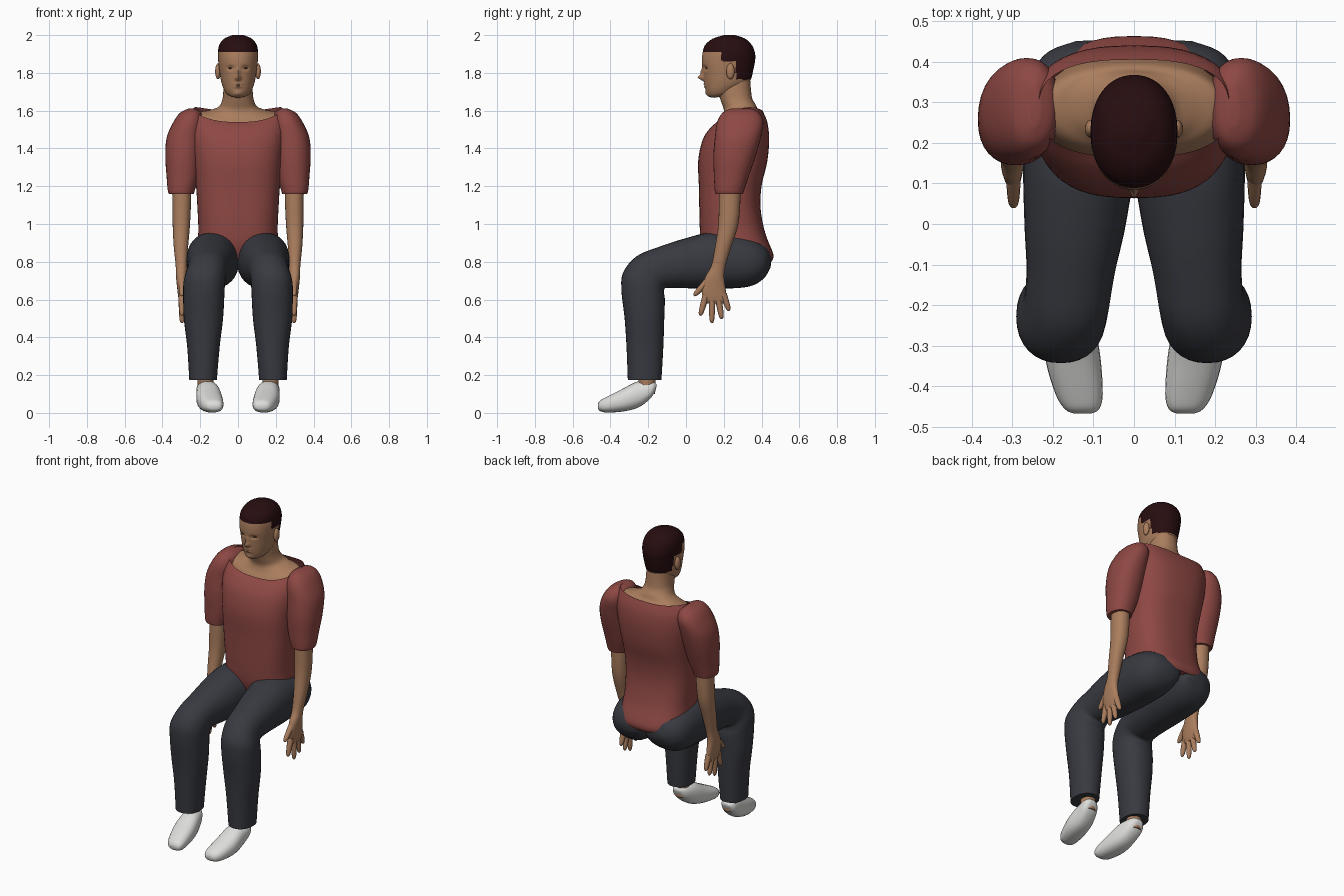
import bpy
import bmesh
import math
from mathutils import Vector

if "Cube" in bpy.data.objects:
    bpy.data.objects.remove(bpy.data.objects["Cube"])


def material(name, colour):
    mat = bpy.data.materials.new(name)
    mat.use_nodes = True
    mat.diffuse_color = (*colour, 1)
    shader = next(n for n in mat.node_tree.nodes if n.type == "BSDF_PRINCIPLED")
    shader.inputs["Base Color"].default_value = (*colour, 1)
    shader.inputs["Roughness"].default_value = 0.8
    return mat


SKIN = material("skin", (.40, .205, .11))
SHIRT = material("red shirt", (.27, .065, .057))
TROUSERS = material("charcoal trousers", (.040, .042, .052))
HAIR = material("dark brown hair", (.020, .004, .005))
SHOE = material("white shoe", (.72, .72, .70))
EYE = material("dark eye", (.09, .04, .02))


def finish(name, bm, mats, paired=False):
    """Turn a bmesh into a smooth object, mirrored when it is one of a pair."""
    bmesh.ops.recalc_face_normals(bm, faces=bm.faces)
    mesh = bpy.data.meshes.new(name)
    bm.to_mesh(mesh)
    bm.free()
    for mat in mats:
        mesh.materials.append(mat)
    obj = bpy.data.objects.new(name, mesh)
    bpy.context.collection.objects.link(obj)
    bpy.ops.object.select_all(action="DESELECT")
    obj.select_set(True)
    bpy.context.view_layer.objects.active = obj
    bpy.ops.object.shade_smooth_by_angle(angle=math.radians(50))
    if paired:
        mirror = obj.modifiers.new("Mirror", "MIRROR")
        mirror.use_mirror_merge = False
    return obj


def smooth_rows(rows, steps):
    """Catmull-Rom interpolation of every number in the section rows."""
    result = []
    last = len(rows) - 1
    for i in range(last):
        quads = list(zip(rows[max(i - 1, 0)], rows[i], rows[i + 1], rows[min(i + 2, last)]))
        for s in range(steps):
            t = s / steps
            result.append([b + (c - a) * t / 2
                           + (2 * a - 5 * b + 4 * c - d) * t * t / 2
                           + (3 * b - a - 3 * c + d) * t ** 3 / 2
                           for a, b, c, d in quads])
    result.append(rows[-1])
    return result


def loft(rows, power=2.0, segments=32, steps=5, caps=(True, True)):
    """Rows: first y, z; second y, z; centre x; half width; side lift."""
    bm = bmesh.new()
    rings = []
    for y0, z0, y1, z1, cx, w, lift in smooth_rows(rows, steps):
        ring = []
        for k in range(segments):
            a = math.tau * k / segments
            c, s = math.cos(a), math.sin(a)
            u = math.copysign(abs(s) ** (2 / power), s)
            v = math.copysign(abs(c) ** (2 / power), c)
            ring.append(bm.verts.new((cx + w * u,
                                      (y0 + y1) / 2 - v * (y1 - y0) / 2,
                                      (z0 + z1) / 2 - v * (z1 - z0) / 2 + lift * s * s)))
        rings.append(ring)
    for low, high in zip(rings, rings[1:]):
        for k in range(segments):
            j = (k + 1) % segments
            bm.faces.new((low[k], low[j], high[j], high[k]))
    if caps[0]:
        bm.faces.new(rings[0])
    if caps[1]:
        bm.faces.new(rings[-1])
    return bm


def centred(rows):
    """Sections on the middle plane: y, z, y, z, half width, lift."""
    return [(a, b, c, d, 0, w, lift) for a, b, c, d, w, lift in rows]


def upright(rows):
    """Level sections: z, centre x, half width, centre y, half depth."""
    return [(cy - ry, z, cy + ry, z, cx, rx, 0) for z, cx, rx, cy, ry in rows]


def ellipsoid(name, centre, radii, mat):
    bm = bmesh.new()
    bmesh.ops.create_uvsphere(bm, u_segments=20, v_segments=12, radius=1)
    for v in bm.verts:
        v.co = Vector(centre) + Vector(p * r for p, r in zip(v.co, radii))
    finish(name, bm, [mat], True)


# Shirt body: hem, waist, chest, open scooped neckline
shirt = centred([
    (.11, .81, .452, .80, .195, 0),
    (.08, .90, .462, .84, .213, 0),
    (.072, 1.0, .42, .95, .210, 0),
    (.07, 1.1, .395, 1.08, .215, 0),
    (.068, 1.2, .40, 1.2, .222, 0),
    (.065, 1.34, .43, 1.33, .235, 0),
    (.09, 1.45, .44, 1.45, .25, 0),
    (.13, 1.51, .43, 1.54, .255, .02),
    (.165, 1.54, .405, 1.60, .235, .04)])
finish("shirt_body", loft(shirt, 2.6, 48, caps=(True, False)), [SHIRT])

# Sleeves with rounded shoulders
sleeve = upright([
    (1.612, .245, .014, .29, .05),
    (1.59, .250, .055, .29, .095),
    (1.54, .262, .080, .287, .122),
    (1.46, .282, .095, .275, .122),
    (1.36, .290, .095, .257, .112),
    (1.25, .293, .085, .240, .092),
    (1.18, .300, .072, .230, .078),
    (1.16, .300, .066, .229, .073)])
finish("sleeve", loft(sleeve, 2.2), [SHIRT], True)

# Neck and upper chest
neck = centred([
    (.13, 1.46, .42, 1.50, .235, 0),
    (.172, 1.535, .397, 1.58, .222, .02),
    (.193, 1.57, .38, 1.605, .16, .01),
    (.2, 1.605, .37, 1.63, .105, 0),
    (.185, 1.65, .352, 1.66, .084, 0),
    (.17, 1.70, .345, 1.70, .078, 0),
    (.17, 1.76, .34, 1.76, .075, 0)])
finish("neck", loft(neck, 2.2), [SKIN])

# Head, with the features raised and sunk out of the face
head = loft(centred([
    (.15, 1.668, .24, 1.685, .03, 0),
    (.122, 1.675, .27, 1.70, .056, 0),
    (.108, 1.70, .30, 1.725, .074, 0),
    (.10, 1.74, .34, 1.76, .088, 0),
    (.093, 1.80, .355, 1.81, .098, 0),
    (.085, 1.85, .365, 1.86, .104, 0),
    (.087, 1.90, .366, 1.90, .107, 0),
    (.10, 1.945, .35, 1.945, .10, 0),
    (.14, 1.98, .315, 1.98, .075, 0),
    (.2, 2.0, .26, 2.0, .03, 0)]), 2.15, 96, 8)
# Each feature: x, z, spread in x, spread in z, push forward
features = [
    (0, 1.774, .013, .014, .032), (0, 1.802, .010, .020, .016),
    (.04, 1.826, .018, .011, -.011), (-.04, 1.826, .018, .011, -.011),
    (0, 1.742, .024, .005, .008), (0, 1.727, .020, .006, .008),
    (0, 1.690, .022, .014, .008)]
for v in head.verts:
    if v.co.y < .2:
        x, z = v.co.x, v.co.z
        v.co.y -= sum(push * math.exp(-((x - fx) / sx) ** 2 - ((z - fz) / sz) ** 2)
                      for fx, fz, sx, sz, push in features)


def hairline(y):
    if y < .19:
        return 1.912
    if y < .265:
        return 1.86
    return 1.765


for face in head.faces:
    middle = face.calc_center_median()
    face.material_index = int(middle.z > hairline(middle.y))
finish("head", head, [SKIN, HAIR])
ellipsoid("ear", (.106, .235, 1.808), (.015, .022, .042), SKIN)
ellipsoid("eye", (.04, .110, 1.825), (.014, .008, .004), EYE)

# Forearm running into the palm
arm = upright([
    (1.30, .300, .050, .235, .055),
    (1.15, .298, .050, .232, .057),
    (1.0, .300, .046, .224, .053),
    (.88, .302, .038, .197, .043),
    (.78, .300, .030, .172, .038),
    (.72, .300, .028, .152, .050),
    (.65, .298, .023, .147, .064),
    (.60, .296, .018, .155, .062),
    (.58, .296, .010, .158, .050)])
finish("arm", loft(arm, 2.2, 24), [SKIN], True)

# Fingers: base y, z, then tip y, z
fingers = {
    "thumb": (.115, .70, .042, .62),
    "index_finger": (.105, .62, .075, .515),
    "middle_finger": (.138, .61, .137, .475),
    "ring_finger": (.170, .61, .190, .497),
    "little_finger": (.198, .63, .228, .54)}
for name, (y0, z0, y1, z1) in fingers.items():
    along = Vector((y1 - y0, z1 - z0))
    side = Vector((-along.y, along.x)).normalized()
    rows = []
    for t, r in ((0, .018), (.5, .016), (.88, .012), (1, .004)):
        p = Vector((y0, z0)) + along * t
        rows.append((*(p - side * r), *(p + side * r), .297, r, 0))
    finish(name, loft(rows, 2, 12, 3), [SKIN], True)

# Trouser leg: seat, thigh, bent knee, shin, cuff
leg = [
    (.452, .82, .448, .77, .09, .055, 0),
    (.42, .88, .41, .71, .115, .108, 0),
    (.32, .935, .33, .668, .130, .133, 0),
    (.14, .955, .18, .658, .135, .138, 0),
    (0, .925, 0, .66, .145, .125, 0),
    (-.14, .88, -.08, .66, .155, .110, 0),
    (-.26, .83, -.11, .66, .165, .106, 0),
    (-.332, .745, -.117, .64, .178, .110, 0),
    (-.342, .65, -.112, .60, .181, .109, 0),
    (-.325, .50, -.115, .50, .183, .104, 0),
    (-.315, .35, -.12, .35, .183, .086, 0),
    (-.308, .175, -.13, .175, .185, .073, 0)]
finish("trouser_leg", loft(leg, 2.2), [TROUSERS], True)

# Ankle between cuff and shoe
ankle = upright([(.30, .175, .045, -.21, .05), (.10, .17, .042, -.205, .042)])
finish("ankle", loft(ankle, 2, 20, 2), [SKIN], True)

# Shoe pointing down toward the toe
shoe = [
    (-.155, .15, -.158, .13, .175, .02, 0),
    (-.18, .168, -.185, .08, .170, .048, 0),
    (-.26, .165, -.25, .03, .158, .062, 0),
    (-.34, .125, -.33, .008, .150, .068, 0),
    (-.42, .085, -.42, .002, .135, .058, 0),
    (-.455, .065, -.458, .012, .128, .042, 0),
    (-.467, .046, -.467, .028, .127, .022, 0)]
finish("shoe", loft(shoe, 2.4, 24, 4), [SHOE], True)
